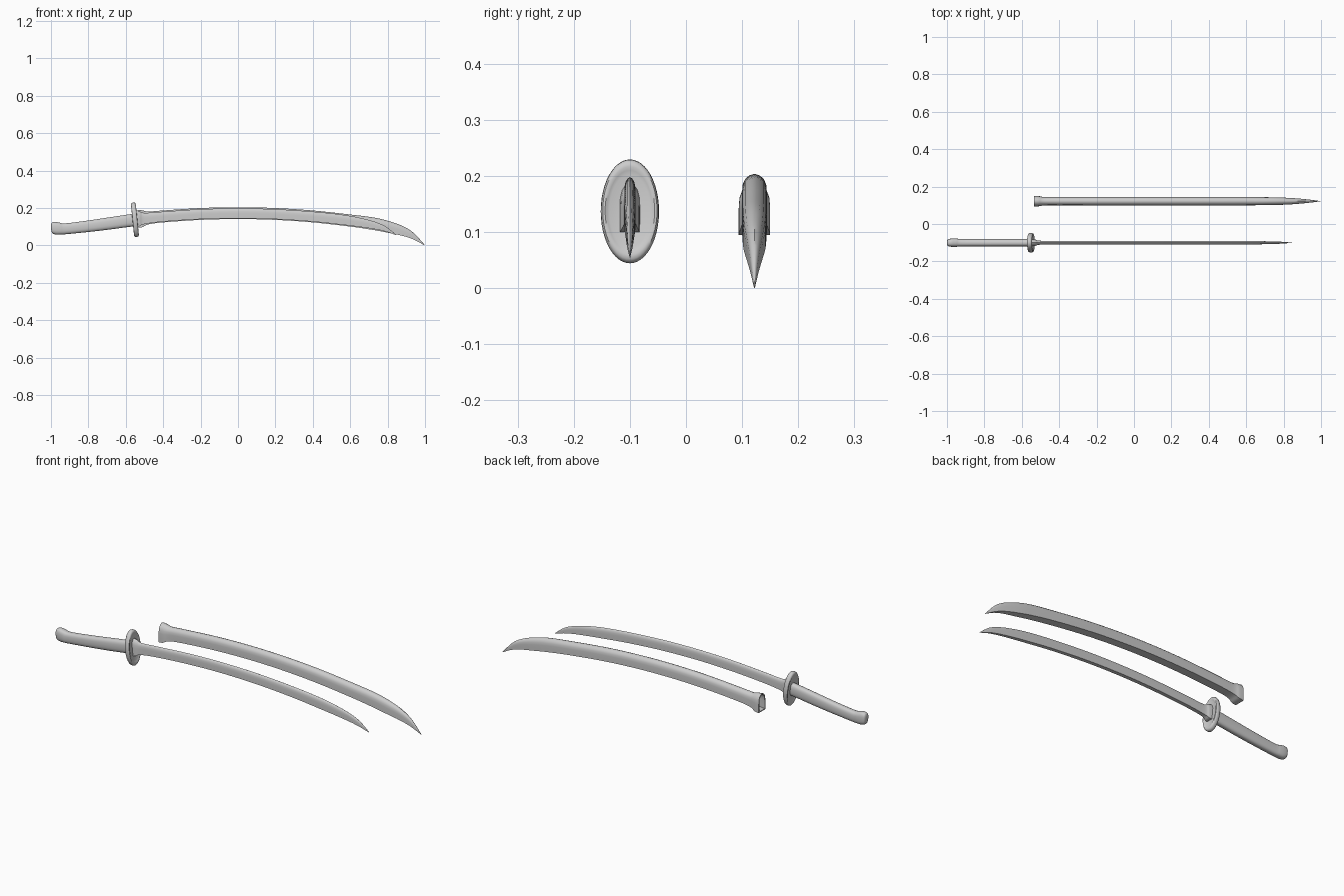
import bpy, bmesh, math
from mathutils import Vector

if "Cube" in bpy.data.objects:
    bpy.data.objects.remove(bpy.data.objects["Cube"])

# cross-sections as (side, height) in -1..1
half = [(1, -1), (1, -0.5), (1, 0), (0.95, 0.4), (0.76, 0.7), (0.42, 0.91)]
ARCH = half + [(0, 1)] + [(-u, v) for u, v in reversed(half)]
OVAL = []
for i in range(24):
    a = 2 * math.pi * i / 24
    c, s = math.cos(a), math.sin(a)
    OVAL.append((math.copysign(abs(c) ** 0.75, c), math.copysign(abs(s) ** 0.75, s)))


def smooth_rows(rows, steps=4):
    """Catmull-Rom resampling of station rows."""
    pts = [Vector(r) for r in rows]
    out = []
    for i in range(len(pts) - 1):
        p0, p1, p2 = pts[max(i - 1, 0)], pts[i], pts[i + 1]
        p3 = pts[min(i + 2, len(pts) - 1)]
        for k in range(steps):
            t = k / steps
            out.append(p1 + (p2 - p0) * (0.5 * t) + (p0 * 2 - p1 * 5 + p2 * 4 - p3) * (0.5 * t * t)
                       + (p1 * 3 - p0 - p2 * 3 + p3) * (0.5 * t ** 3))
    return out + [pts[-1]]


def loft(name, rows, section, y, slant=0.0):
    """Skin rings given as (x, top, bottom, half width)."""
    bm = bmesh.new()
    rings = []
    for x, top, bot, w in rows:
        mid, h = (top + bot) / 2, (top - bot) / 2
        rings.append([bm.verts.new((x - slant * v * h, y + u * w, mid + v * h)) for u, v in section])
    n = len(section)
    for a, b in zip(rings, rings[1:]):
        for i in range(n):
            j = (i + 1) % n
            bm.faces.new((a[i], a[j], b[j], b[i]))
    bm.faces.new(list(reversed(rings[0])))
    bm.faces.new(rings[-1])
    return finish(name, bm)


def finish(name, bm):
    bmesh.ops.recalc_face_normals(bm, faces=bm.faces[:])
    me = bpy.data.meshes.new(name)
    bm.to_mesh(me)
    bm.free()
    ob = bpy.data.objects.new(name, me)
    bpy.context.collection.objects.link(ob)
    bpy.ops.object.select_all(action='DESELECT')
    ob.select_set(True)
    bpy.context.view_layer.objects.active = ob
    bpy.ops.object.shade_smooth_by_angle(angle=math.radians(40))
    return ob


SWORD_Y, SHEATH_Y = -0.10, 0.122

# blade with flared collar at the guard
blade = [(-0.545, 0.188, 0.100, 0.018), (-0.525, 0.183, 0.103, 0.016), (-0.50, 0.174, 0.114, 0.0105)]
for x in (-0.4, -0.2, 0, 0.2, 0.4, 0.55):
    blade.append((x, 0.198 - 0.108 * x * x, 0.145 - 0.112 * x * x, 0.010))
blade += [(0.65, 0.148, 0.099, 0.009), (0.73, 0.127, 0.087, 0.007),
          (0.79, 0.101, 0.074, 0.005), (0.845, 0.058, 0.055, 0.0006)]
loft("blade", smooth_rows(blade), ARCH, SWORD_Y)

# handle with rounded pommel end
handle = [(-0.999, 0.110, 0.077, 0.012), (-0.993, 0.122, 0.064, 0.019), (-0.975, 0.126, 0.058, 0.022),
          (-0.95, 0.121, 0.058, 0.022), (-0.92, 0.118, 0.060, 0.020), (-0.80, 0.133, 0.072, 0.020),
          (-0.68, 0.151, 0.086, 0.020), (-0.60, 0.163, 0.097, 0.020), (-0.545, 0.171, 0.103, 0.020)]
loft("handle", smooth_rows(handle), OVAL, SWORD_Y, slant=0.05)

# oval guard: lathed profile (radius, thickness offset), dished inside a round rim
prof = [(0.0, 0.009), (0.70, 0.009), (0.78, 0.011), (0.85, 0.013), (0.93, 0.012), (0.98, 0.008), (1.0, 0.0)]
prof += [(r, -t) for r, t in reversed(prof[:-1])]
bm = bmesh.new()
vs = [bm.verts.new((t, 0, r)) for r, t in prof]
es = [bm.edges.new(e) for e in zip(vs, vs[1:])]
bmesh.ops.spin(bm, geom=vs + es, cent=(0, 0, 0), axis=(1, 0, 0), angle=2 * math.pi, steps=48)
bmesh.ops.remove_doubles(bm, verts=bm.verts[:], dist=1e-5)
for v in bm.verts:
    v.co.y *= 0.052
    v.co.z *= 0.093
guard = finish("guard", bm)
guard.location = (-0.551, SWORD_Y, 0.137)
guard.rotation_euler[1] = -0.1

# scabbard: outer shell, flared mouth, and hollow inside
shell = [(-0.535, 0.190, 0.095, 0.028), (-0.51, 0.187, 0.098, 0.0275), (-0.48, 0.181, 0.112, 0.0225)]
for x in (-0.4, -0.2, 0, 0.2, 0.4, 0.6):
    shell.append((x, 0.204 - 0.108 * x * x, 0.141 - 0.112 * x * x, 0.022))
shell += [(0.72, 0.150, 0.083, 0.021), (0.80, 0.132, 0.068, 0.019), (0.88, 0.104, 0.051, 0.014),
          (0.94, 0.066, 0.031, 0.008), (0.998, 0.003, 0.0, 0.0006)]
outer = smooth_rows(shell)
inner = [(x, t - 0.005, b + 0.005, w - 0.005) for x, t, b, w in outer if x < 0.86]
loft("scabbard", [tuple(r) for r in reversed(outer)] + inner, ARCH, SHEATH_Y)
